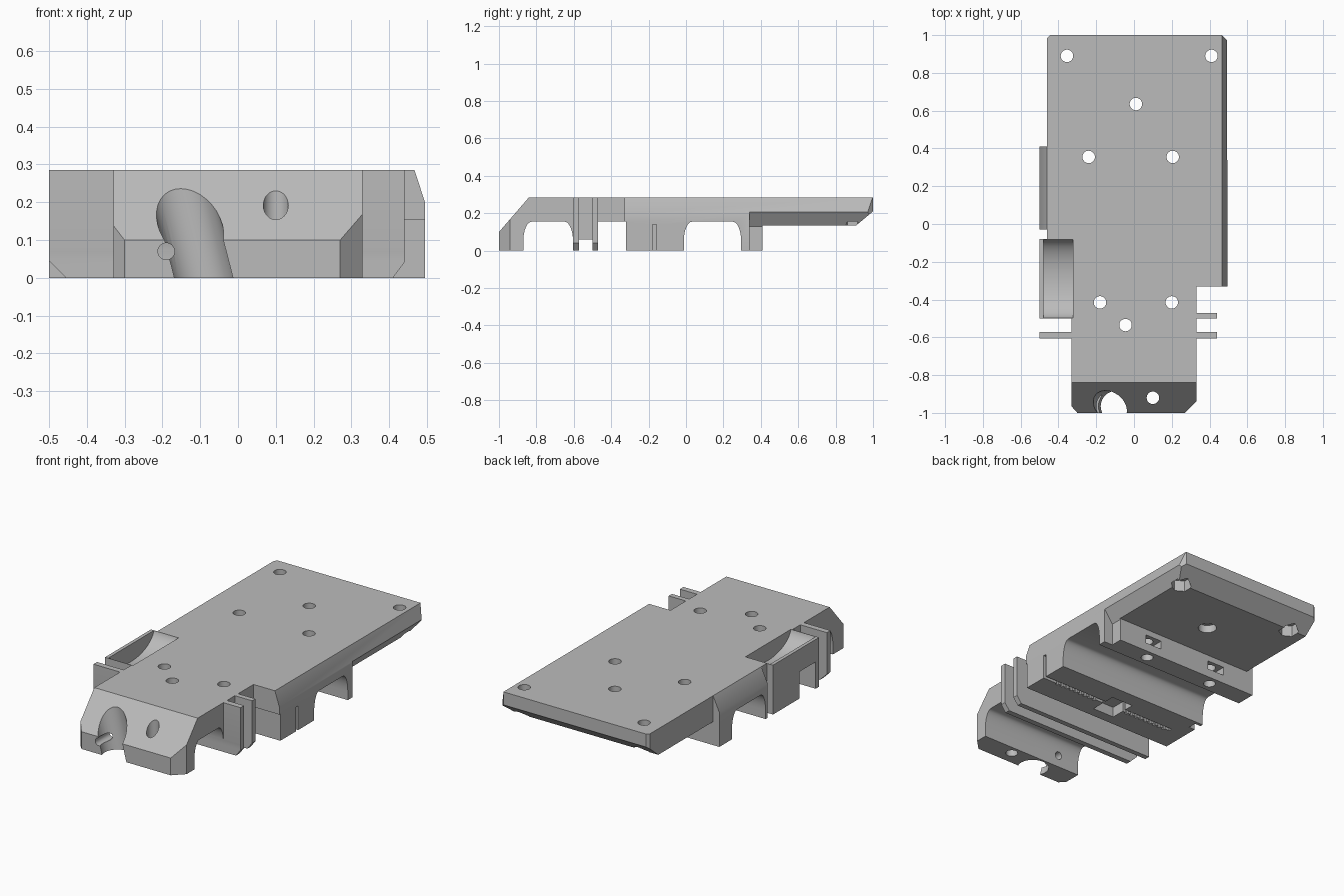
import bpy, bmesh, math
from mathutils import Matrix, Vector

cube = bpy.data.objects.get("Cube")
if cube:
    bpy.data.objects.remove(cube, do_unlink=True)

grey = bpy.data.materials.new("plain grey")
grey.use_nodes = True
tone = (0.5, 0.5, 0.5, 1)
grey.diffuse_color = tone
grey.node_tree.nodes["Principled BSDF"].inputs["Base Color"].default_value = tone

TOP = 0.285
ROOF = 0.155


def make(name, bm):
    bmesh.ops.recalc_face_normals(bm, faces=bm.faces)
    mesh = bpy.data.meshes.new(name)
    bm.to_mesh(mesh)
    bm.free()
    mesh.materials.append(grey)
    obj = bpy.data.objects.new(name, mesh)
    bpy.context.scene.collection.objects.link(obj)
    return obj


def prism(name, axis, pts, a, b):
    """Extrude a 2D outline along one axis; outline uses the other two in order."""
    place = {"x": lambda p, t: (t, p[0], p[1]),
             "y": lambda p, t: (p[0], t, p[1]),
             "z": lambda p, t: (p[0], p[1], t)}[axis]
    bm = bmesh.new()
    face = bm.faces.new([bm.verts.new(place(p, a)) for p in pts])
    ext = bmesh.ops.extrude_face_region(bm, geom=[face])
    verts = [v for v in ext["geom"] if isinstance(v, bmesh.types.BMVert)]
    bmesh.ops.translate(bm, verts=verts, vec=Vector(place((0, 0), b - a)))
    return make(name, bm)


def box(name, x0, x1, y0, y1, z0, z1):
    return prism(name, "z", [(x0, y0), (x1, y0), (x1, y1), (x0, y1)], z0, z1)


def rod(name, p, q, r, sides=32):
    p, q = Vector(p), Vector(q)
    bm = bmesh.new()
    turn = (q - p).to_track_quat("Z", "Y").to_matrix().to_4x4()
    bmesh.ops.create_cone(bm, cap_ends=True, segments=sides, radius1=r, radius2=r,
                          depth=(q - p).length,
                          matrix=Matrix.Translation((p + q) / 2) @ turn)
    return make(name, bm)


def channel(name, y0, y1):
    """Round shouldered bearing channel running across the width."""
    w, h = 0.045, ROOF - 0.05
    arc = [(w * (1 - math.cos(t)), 0.05 + h * math.sin(t))
           for t in [i * math.pi / 16 for i in range(9)]]
    pts = [(y0, -0.1)] + [(y0 + d, z) for d, z in arc]
    pts += [(y1 - d, z) for d, z in reversed(arc)] + [(y1, -0.1)]
    return prism(name, "x", pts, -0.7, 0.7)


# Main plate with a bevelled left edge
carriage = prism("carriage_body", "y",
                 [(-0.46, 0), (-0.46, TOP), (0.467, TOP), (0.495, 0.2), (0.495, 0)],
                 -0.33, 1)

# Solid parts joined to the plate
solids = [
    box("nose", -0.33, 0.33, -1, -0.3, 0, TOP),
    box("pocket_box", -0.5, -0.3, -0.5, -0.08, 0, TOP),
    prism("side_wedge", "y", [(-0.44, TOP), (-0.46, TOP), (-0.5, 0.2), (-0.5, 0), (-0.44, 0)],
          -0.03, 0.41),
    prism("front_rib", "y", [(-0.5, 0.045), (-0.455, 0), (0.41, 0), (0.44, 0.04),
                             (0.44, TOP), (-0.5, TOP)], -0.605, -0.572),
    prism("rear_rib", "y", [(-0.3, 0), (0.41, 0), (0.44, 0.04), (0.44, TOP), (-0.3, TOP)],
          -0.5, -0.47),
]

# Channels, gaps and chamfers
cuts = [
    channel("front_channel", -0.87, -0.604),
    channel("rear_channel", -0.012, 0.295),
    box("belt_gap", -0.7, 0.7, -0.47, -0.32, -0.1, ROOF),
    box("clamp_groove", -0.7, 0.7, -0.572, -0.5, -0.1, 0.06),
    prism("nose_slope", "x", [(-1.1, -0.016), (-0.8, 0.331), (-1.1, 0.4)], -0.7, 0.7),
    prism("rear_underside", "x", [(0.41, -0.1), (0.41, 0.135), (0.91, 0.135), (1, 0.21),
                                  (1.1, 0.294), (1.1, -0.1)], -0.7, 0.7),
    prism("left_underside", "y", [(0.6, 0.21), (0.496, 0.21), (0.44, 0.13), (0.44, -0.1),
                                  (0.6, -0.1)], 0.34, 1.1),
    prism("nose_corner_left", "z", [(0.27, -1), (0.34, -0.93), (0.4, -1.1), (0.2, -1.07)], -0.1, 0.4),
    prism("nose_corner_right", "z", [(-0.3, -1), (-0.34, -0.955), (-0.4, -1.1), (-0.25, -1.056)],
          -0.1, 0.4),
    prism("rear_corner_left", "z", [(0.46, 1.005), (0.5, 0.965), (0.55, 1.1)], -0.1, 0.4),
    prism("rear_corner_right", "z", [(-0.465, 0.98), (-0.44, 1.005), (-0.5, 1.1)], -0.1, 0.4),
]

# Curved side pocket
bowl = [(-0.29 + 0.21 * math.cos(t), 0.3 - 0.115 * math.sin(t))
        for t in [i * math.pi / 20 for i in range(21)]]
cuts.append(prism("side_pocket", "x", bowl, -0.48, -0.322))

# Tilted cable passage and small holes in the nose
cuts += [
    rod("cable_passage", (-0.07, -0.965, -0.08), (-0.168, -0.965, 0.3), 0.083),
    rod("cross_hole", (-0.19, -1.1, 0.07), (-0.19, -0.8, 0.07), 0.022),
]

# Vertical screw holes
holes = [(-0.355, 0.89), (0.41, 0.89), (0.01, 0.635), (-0.24, 0.355), (0.205, 0.355),
         (-0.18, -0.415), (0.2, -0.415), (-0.045, -0.535), (0.1, -0.92)]
for x, y in holes:
    cuts.append(rod("screw_hole", (x, y, -0.2), (x, y, 0.4), 0.033))

# Nut recesses under the rear corners, the centre and the rear bar
for x, y in holes[:2]:
    cuts.append(rod("nut_recess", (x, y, 0.05), (x, y, 0.2), 0.055, 6))
cuts.append(rod("centre_recess", (0.01, 0.635, 0.05), (0.01, 0.635, 0.18), 0.05))
for x, y in holes[3:5]:
    cuts.append(box("nut_slot", x - 0.055, x + 0.055, 0.325, 0.45, 0.05, 0.1))

# Toothed belt slot in the middle block
cuts.append(box("belt_slot", -0.4, 0.6, -0.178, -0.158, -0.1, 0.14))
cuts.append(box("belt_recess", -0.07, 0.07, -0.26, -0.1, -0.1, 0.06))
for i in range(24):
    x = -0.37 + i * 0.033
    if abs(x) > 0.1:
        cuts.append(box("belt_tooth", x, x + 0.016, -0.19, -0.17, -0.1, 0.13))

for operation, tools in (("UNION", solids), ("DIFFERENCE", cuts)):
    for tool in tools:
        tool.hide_render = True
        mod = carriage.modifiers.new(tool.name, "BOOLEAN")
        mod.operation = operation
        mod.solver = "EXACT"
        mod.object = tool

# Bake the joined shape and drop the helpers
bpy.context.view_layer.update()
graph = bpy.context.evaluated_depsgraph_get()
mesh = bpy.data.meshes.new_from_object(carriage.evaluated_get(graph))
carriage.modifiers.clear()
carriage.data = mesh
mesh.materials.clear()
mesh.materials.append(grey)
for tool in solids + cuts:
    bpy.data.objects.remove(tool, do_unlink=True)

bm = bmesh.new()
bm.from_mesh(mesh)
bmesh.ops.remove_doubles(bm, verts=bm.verts, dist=0.0001)
for f in bm.faces:
    f.material_index = 0
bm.to_mesh(mesh)
bm.free()

bpy.ops.object.select_all(action="DESELECT")
carriage.select_set(True)
bpy.context.view_layer.objects.active = carriage
bpy.ops.object.shade_smooth_by_angle(angle=math.radians(30))
